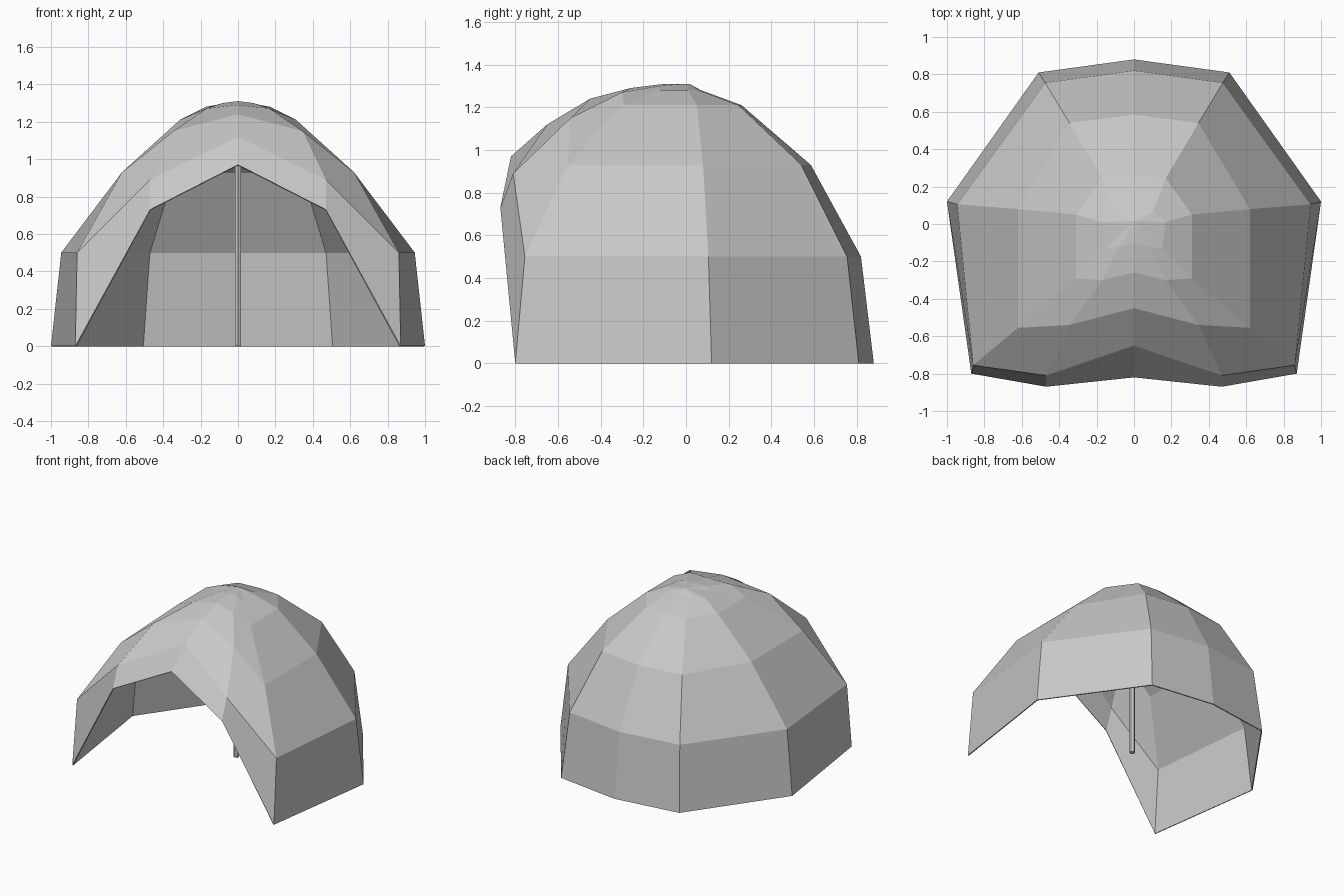
import bpy
import bmesh

default_cube = bpy.data.objects.get("Cube")
if default_cube:
    bpy.data.objects.remove(default_cube, do_unlink=True)


def make_material(name, rgb):
    material = bpy.data.materials.new(name)
    material.use_nodes = True
    colour = (*rgb, 1.0)
    material.diffuse_color = colour
    material.node_tree.nodes["Principled BSDF"].inputs["Base Color"].default_value = colour
    return material


def add_object(name, bm, material):
    mesh = bpy.data.meshes.new(name)
    bm.to_mesh(mesh)
    bm.free()
    mesh.materials.append(material)
    obj = bpy.data.objects.new(name, mesh)
    bpy.context.collection.objects.link(obj)
    return obj


grey_canvas = make_material("grey canvas", (0.58, 0.58, 0.58))

# Shared heights of the seams around the sides and back of the tent
levels = (0, 0.5, 0.93, 1.21, 1.28)


def rib(points):
    """Join plan positions to the shared seam heights."""
    return [(x, y, z) for (x, y), z in zip(points, levels)]


# Ribs of one half, from the middle of the back round to the entrance
back_middle = rib([(0, 0.88), (0, 0.82), (0, 0.585), (0, 0.26), (0, 0.07)])
back_corner = rib([(0.51, 0.81), (0.475, 0.755), (0.345, 0.54), (0.17, 0.245), (0.1, 0.06)])
side_seam = rib([(1, 0.12), (0.945, 0.105), (0.62, 0.08), (0.31, 0.05), (0.17, 0.01)])
front_corner = rib([(0.87, -0.8), (0.86, -0.755), (0.62, -0.555), (0.31, -0.29), (0.15, -0.13)])
awning_side = [(0.47, -0.87, 0.73), (0.47, -0.81, 0.89), (0.345, -0.54, 1.15),
               (0.17, -0.3, 1.27), (0.08, -0.12, 1.3)]
awning_middle = [(0, -0.82, 0.97), (0, -0.65, 1.12), (0, -0.45, 1.24),
                 (0, -0.26, 1.29), (0, -0.1, 1.31)]
ribs = [back_middle, back_corner, side_seam, front_corner, awning_side, awning_middle]

# Canvas panels stretched between neighbouring ribs and closed at the peak
bm = bmesh.new()
columns = [[bm.verts.new(point) for point in points] for points in ribs]
peak = bm.verts.new((0, 0.015, 1.31))
for first, second in zip(columns, columns[1:]):
    for low in range(len(levels) - 1):
        bm.faces.new((first[low], first[low + 1], second[low + 1], second[low]))
    bm.faces.new((first[-1], peak, second[-1]))
canvas = add_object("tent_canvas", bm, grey_canvas)

# The other half and the thin cloth thickness
mirror = canvas.modifiers.new("other_half", "MIRROR")
mirror.use_axis[0] = True
mirror.use_clip = True
mirror.merge_threshold = 0.001
cloth = canvas.modifiers.new("cloth_thickness", "SOLIDIFY")
cloth.thickness = 0.008
cloth.offset = -1

# Centre pole holding up the peak
pole_height = 1.29
bm = bmesh.new()
bmesh.ops.create_cone(bm, cap_ends=True, segments=6, radius1=0.02, radius2=0.02, depth=pole_height)
bmesh.ops.translate(bm, verts=bm.verts, vec=(0, -0.02, pole_height / 2))
add_object("centre_pole", bm, grey_canvas)
